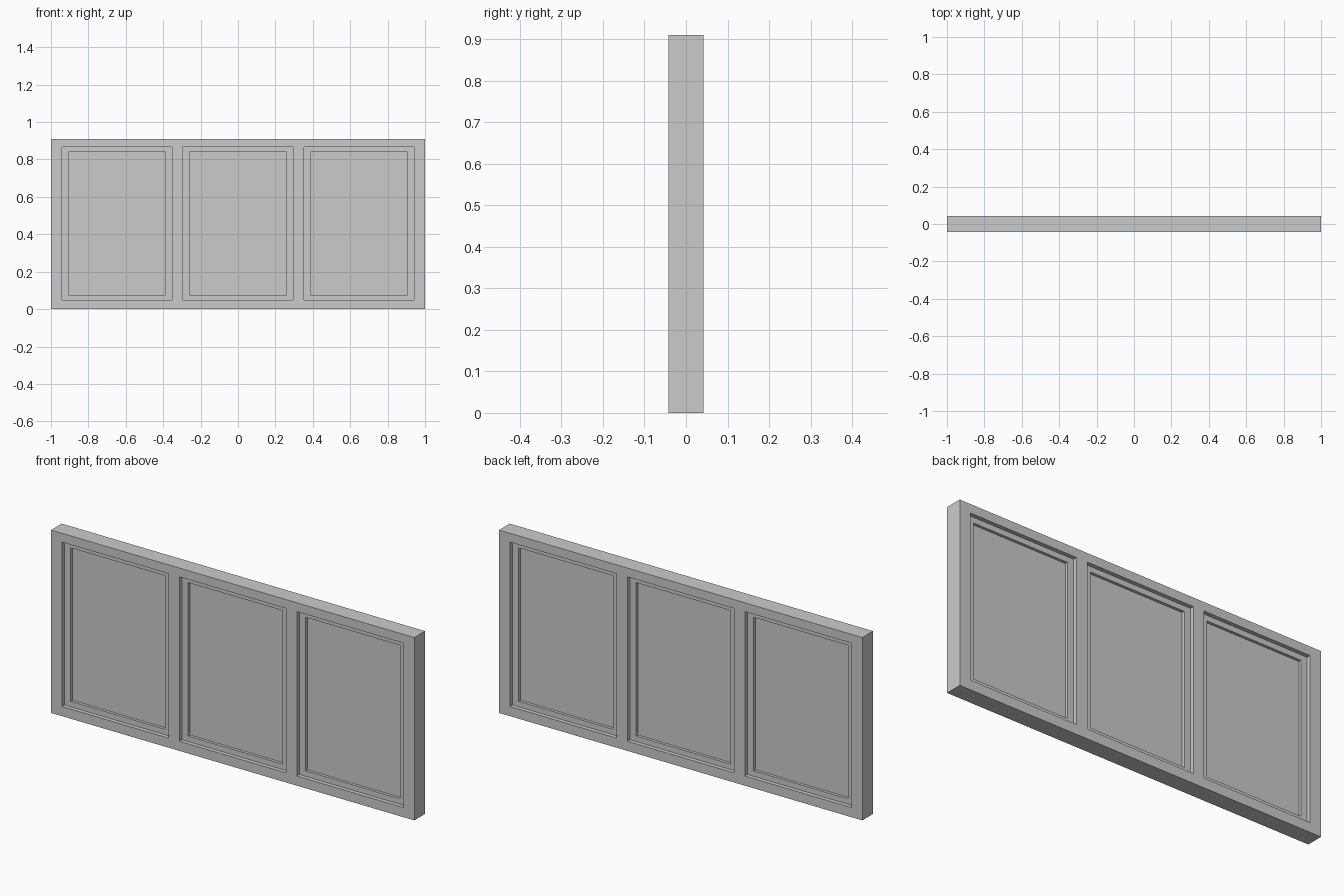
import bpy, bmesh

if "Cube" in bpy.data.objects:
    bpy.data.objects.remove(bpy.data.objects["Cube"])

H = 0.91            # overall height
FRAME_D = 0.084     # depths along y
SASH_D = 0.044
PANE_D = 0.016


def lattice(name, xs, zs, depth, holes=()):
    """Flat grid of cells in the xz plane, minus holes, extruded to depth about y = 0."""
    bm = bmesh.new()
    v = [[bm.verts.new((x, -depth / 2, z)) for z in zs] for x in xs]
    for i in range(len(xs) - 1):
        for j in range(len(zs) - 1):
            if (i, j) not in holes:
                bm.faces.new((v[i][j], v[i + 1][j], v[i + 1][j + 1], v[i][j + 1]))
    ext = bmesh.ops.extrude_face_region(bm, geom=bm.faces[:], use_keep_orig=True)
    moved = [g for g in ext["geom"] if isinstance(g, bmesh.types.BMVert)]
    bmesh.ops.translate(bm, verts=moved, vec=(0, depth, 0))
    bmesh.ops.recalc_face_normals(bm, faces=bm.faces[:])
    mesh = bpy.data.meshes.new(name)
    bm.to_mesh(mesh)
    bm.free()
    obj = bpy.data.objects.new(name, mesh)
    bpy.context.collection.objects.link(obj)
    return obj


# Three openings, left to right
openings = [(-0.94, -0.353), (-0.294, 0.294), (0.353, 0.94)]
z0, z1 = 0.048, 0.866
sash_x, sash_z = 0.034, 0.027

# Outer frame with two mullions
xs = [-1.0] + [x for o in openings for x in o] + [1.0]
lattice("window_frame", xs, [0, z0, z1, H], FRAME_D, {(1, 1), (3, 1), (5, 1)})

# Sash and pane in each opening
for side, (a, b) in zip(("left", "middle", "right"), openings):
    ia, ib, iz0, iz1 = a + sash_x, b - sash_x, z0 + sash_z, z1 - sash_z
    lattice(f"{side}_sash", [a, ia, ib, b], [z0, iz0, iz1, z1], SASH_D, {(1, 1)})
    lattice(f"{side}_pane", [ia, ib], [iz0, iz1], PANE_D)
